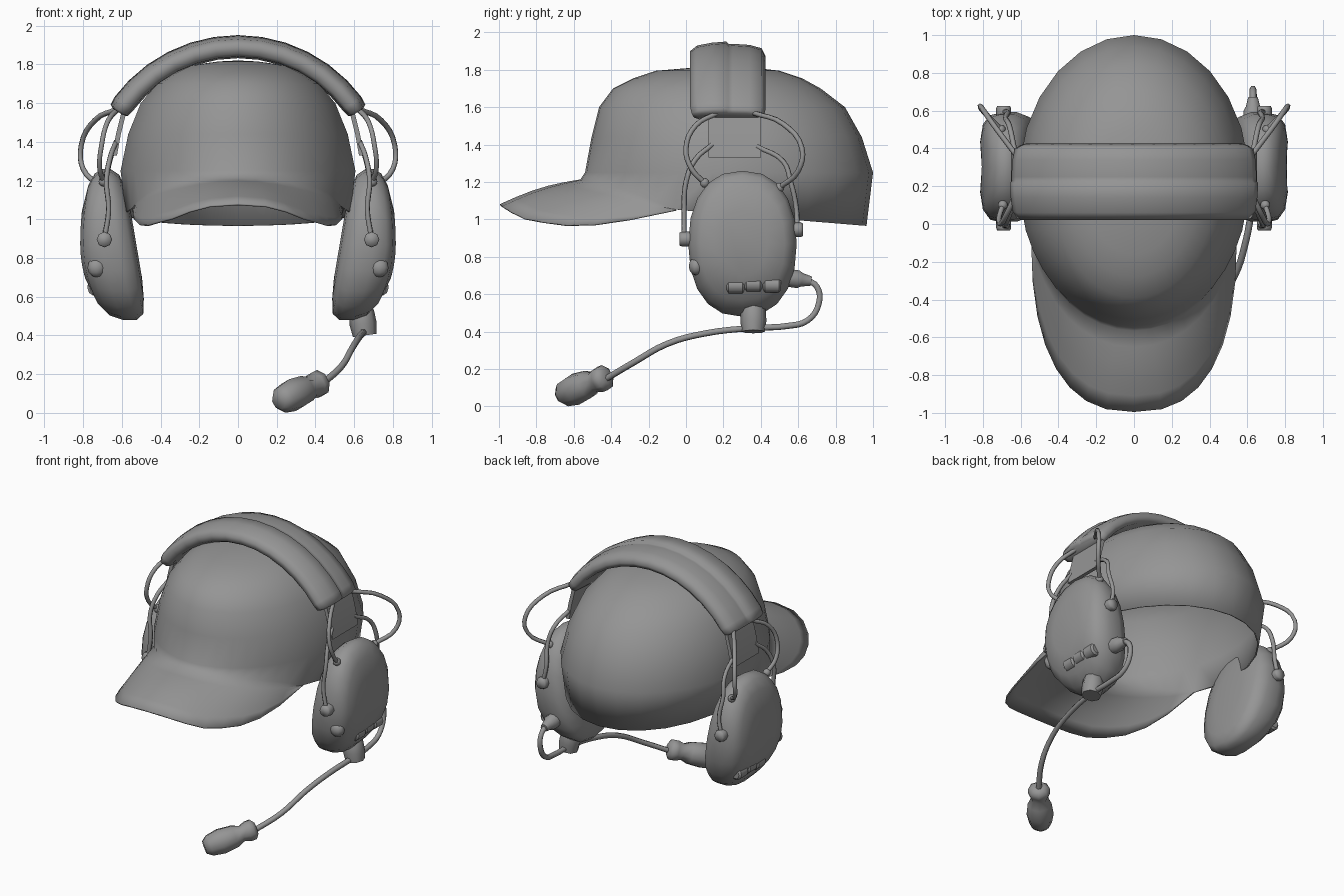
import bpy, bmesh
from math import sin, cos, pi, radians
from mathutils import Vector

if "Cube" in bpy.data.objects:
    bpy.data.objects.remove(bpy.data.objects["Cube"])

GREY = bpy.data.materials.new("dark_grey")
GREY.diffuse_color = (.3, .3, .3, 1)
GREY.use_nodes = True
GREY.node_tree.nodes["Principled BSDF"].inputs["Base Color"].default_value = GREY.diffuse_color


def finish(name, bm, mirror=False, angle=40, thick=0):
    bmesh.ops.remove_doubles(bm, verts=bm.verts, dist=0.0005)
    bmesh.ops.recalc_face_normals(bm, faces=bm.faces)
    me = bpy.data.meshes.new(name)
    bm.to_mesh(me)
    bm.free()
    me.materials.append(GREY)
    ob = bpy.data.objects.new(name, me)
    bpy.context.collection.objects.link(ob)
    smooth(ob, angle)
    if thick:
        m = ob.modifiers.new("thickness", 'SOLIDIFY')
        m.thickness = thick
    if mirror:
        ob.modifiers.new("mirror", 'MIRROR')
    return ob


def smooth(ob, angle):
    bpy.ops.object.select_all(action='DESELECT')
    ob.select_set(True)
    bpy.context.view_layer.objects.active = ob
    bpy.ops.object.shade_smooth_by_angle(angle=radians(angle))


def loft(rings, closed=True, caps=True, bm=None):
    bm = bm or bmesh.new()
    rows = [[bm.verts.new(p) for p in r] for r in rings]
    n = len(rows[0])
    for a, b in zip(rows, rows[1:]):
        for i in range(n if closed else n - 1):
            j = (i + 1) % n
            bm.faces.new((a[i], a[j], b[j], b[i]))
    if caps:
        bm.faces.new(rows[0])
        bm.faces.new(rows[-1])
    return bm


def revolve(name, start, end, profile, sides=10, mirror=False, angle=40):
    # profile: (fraction along axis, radius)
    start, end = Vector(start), Vector(end)
    d = (end - start).normalized()
    u = d.cross(Vector((0, 0, 1))).normalized()
    w = u.cross(d)
    rings = [[start.lerp(end, t) + r * (u * cos(2 * pi * i / sides) + w * sin(2 * pi * i / sides))
              for i in range(sides)] for t, r in profile]
    return finish(name, loft(rings), mirror, angle)


def tube(name, pts, r, mirror=False):
    cu = bpy.data.curves.new(name, 'CURVE')
    cu.dimensions = '3D'
    cu.bevel_depth, cu.bevel_resolution = r, 1
    cu.resolution_u, cu.use_fill_caps = 4, True
    cu.materials.append(GREY)
    sp = cu.splines.new('BEZIER')
    sp.bezier_points.add(len(pts) - 1)
    for bp, p in zip(sp.bezier_points, pts):
        bp.co = p
        bp.handle_left_type = bp.handle_right_type = 'AUTO'
    ob = bpy.data.objects.new(name, cu)
    bpy.context.collection.objects.link(ob)
    bpy.context.view_layer.update()
    bpy.ops.object.select_all(action='DESELECT')
    ob.select_set(True)
    bpy.context.view_layer.objects.active = ob
    bpy.ops.object.convert(target='MESH')
    ob = bpy.context.object
    smooth(ob, 70)
    if mirror:
        ob.modifiers.new("mirror", 'MIRROR')


def balls(name, centres, size, mirror=True):
    bm = bmesh.new()
    for c in centres:
        g = bmesh.ops.create_uvsphere(bm, u_segments=10, v_segments=6, radius=1)
        for v in g['verts']:
            v.co = Vector([v.co[k] * size[k] + c[k] for k in range(3)])
    finish(name, bm, mirror, 60)


def interp(table, y):
    for (a, za), (b, zb) in zip(table, table[1:]):
        if y <= b:
            return za + (zb - za) * max(0, (y - a) / (b - a))
    return table[-1][1]


# Cap crown: open shell, rim dips toward the back
RIM = [(-.57, 1.215), (-.3, 1.15), (-.05, 1.05), (.3, 1.02), (.97, .965)]


def rim(a):
    y = .2 - .765 * cos(a)
    return Vector((.585 * sin(a), y, interp(RIM, y)))


A = radians(70)
angles = [A * (i / 8 - 1) for i in range(17)] + [A + (2 * pi - 2 * A) * i / 16 for i in range(1, 16)]
levels = [(1.25, .61, -.54, 1.0), (1.44, .57, -.505, .94), (1.6, .505, -.465, .85), (1.7, .42, -.39, .72),
          (1.755, .34, -.28, .62), (1.795, .25, -.16, .50), (1.815, .1, .08, .32), (1.82, .001, .2, .202)]
rings = [[rim(a) for a in angles]]
for z, w, f, b in levels:
    rings.append([Vector((w * sin(a), (f + b) / 2 - (b - f) / 2 * cos(a), z)) for a in angles])
bm = loft(rings, caps=False)

# Cap brim: arched sheet continuing from the front of the rim
EDGE = [(-1, 1.085), (-.95, 1.05), (-.85, 1.0), (-.6, .965), (-.4, .98), (-.05, 1.05)]
rows = []
for k in range(6):
    v, row = k / 5, []
    for i in range(17):
        u = i / 8 - 1
        a = u * pi / 2
        x = .545 * abs(sin(a)) ** .8 * (1 if u > 0 else -1)
        y = -.05 - .945 * max(0, cos(a)) ** .8
        p = rim(u * A).lerp(Vector((x, y, interp(EDGE, y))), v)
        p.z += .02 * sin(pi * v) * (1 - abs(u))
        row.append(p)
    rows.append(row)
loft(rows, closed=False, caps=False, bm=bm)
finish("cap", bm, angle=110, thick=.01)

# Padded headband: two-lobed section swept over the crown, tapered at the ends
section = [(.035, .70), (.022, .745), (.06, .775), (.14, .79), (.215, .796), (.228, .782), (.25, .784),
           (.34, .778), (.405, .76), (.425, .72), (.405, .69), (.22, .677), (.06, .685)]
arc = [(-57.2, .55), (-56.4, .9), (-53, 1)] + [(9 * i, 1) for i in range(-5, 6)] + [(53, 1), (56.4, .9), (57.2, .55)]
rings = []
for deg, s in arc:
    a = radians(deg)
    ring = []
    for y, r in section:
        y, r = .225 + (y - .225) * (.6 + .4 * s), .735 + (r - .735) * s
        ring.append((r * sin(a), y, 1.155 + r * cos(a)))
    rings.append(ring)
finish("headband_pad", loft(rings), angle=75)

# Plates under the pad ends
finish("band_plate", loft([[(x, .12, z), (x, .40, z), (x + .025, .40, z), (x + .025, .12, z)]
                           for x, z in [(.575, 1.56), (.605, 1.44), (.625, 1.33)]]), mirror=True)

# Ear cups: lofted sideways, tilted inner face and rounded outer face
layers = [(.525, .45, .17), (.535, .72, .165), (.56, .92, .16), (.62, 1, .14), (.70, 1.0, .07),
          (.765, .94, .02), (.80, .78, 0), (.815, .45, 0)]
rings = []
for base, s, shear in layers:
    ring = []
    for i in range(20):
        a = 2 * pi * i / 20
        c, d = cos(a), sin(a)
        y = .302 + s * .29 * abs(c) ** .85 * (1 if c > 0 else -1)
        z = .87 + s * .39 * abs(d) ** .9 * (1 if d > 0 else -1)
        h = z - .87
        t = (base - .525) / .29
        ring.append((base + shear * h - t * (.85 if h < 0 else .3) * h * h, y, z))
    rings.append(ring)
finish("ear_cup", loft(rings), mirror=True, angle=60)

# Cup details: vents, front dial, wire anchors
for tag, y, dz in [("front", .265, -.004), ("middle", .36, .005), ("rear", .46, 0)]:
    revolve("vent_" + tag, (.735, y - .048, .65 + dz), (.735, y + .048, .65 + dz),
            [(0, .03), (.12, .043), (.88, .043), (1, .03)], 10, True)
balls("front_dial", [(.73, .055, .75)], (.05, .04, .05))
for tag, y0, y1, z in [("front", -.035, .06, .895), ("back", .625, .54, .945)]:
    revolve(tag + "_anchor", (.69, y0, z), (.69, y1, z), [(0, .034), (.15, .04), (.7, .04), (1, .028)], 8, True, 70)
balls("wire_end_balls", [(.695, .1, 1.195), (.705, .5, 1.17)], (.026, .026, .026))

# Suspension wires
wires = {
    "front_loop_wire": [(.62, .17, 1.57), (.675, .05, 1.5), (.705, .0, 1.38), (.715, .03, 1.27), (.695, .1, 1.195)],
    "back_loop_wire": [(.62, .36, 1.57), (.74, .52, 1.51), (.81, .62, 1.38), (.80, .6, 1.26), (.705, .5, 1.17)],
    "front_anchor_wire": [(.63, .14, 1.40), (.66, .05, 1.32), (.68, .0, 1.2), (.668, -.01, 1.05), (.69, -.01, .9)],
    "back_anchor_wire": [(.63, .38, 1.39), (.66, .52, 1.31), (.68, .56, 1.2), (.668, .59, 1.06), (.69, .595, .95)],
}
for name, pts in wires.items():
    tube(name, pts, .014, True)

# Microphone: clip, plug, boom and head on the right side only
revolve("boom_clip", (.655, .36, .40), (.63, .36, .57), [(0, .062), (.35, .07), (.7, .066), (1, .045)], 8, angle=60)
revolve("boom_plug", (.63, .53, .69), (.63, .67, .67), [(0, .05), (.5, .05), (.65, .038), (1, .026)], angle=60)
tube("mic_boom", [(.63, .64, .68), (.63, .70, .64), (.63, .71, .55), (.635, .65, .46), (.645, .54, .43),
                  (.65, .36, .42), (.625, .1, .39), (.59, -.1, .335), (.53, -.28, .235), (.42, -.44, .14)], .018)
revolve("mic_head", (.435, -.42, .16), (.21, -.67, .06),
        [(0, .04), (.06, .07), (.16, .07), (.28, .055), (.42, .076), (.68, .086), (.9, .072), (1, .045)], 8, angle=60)
